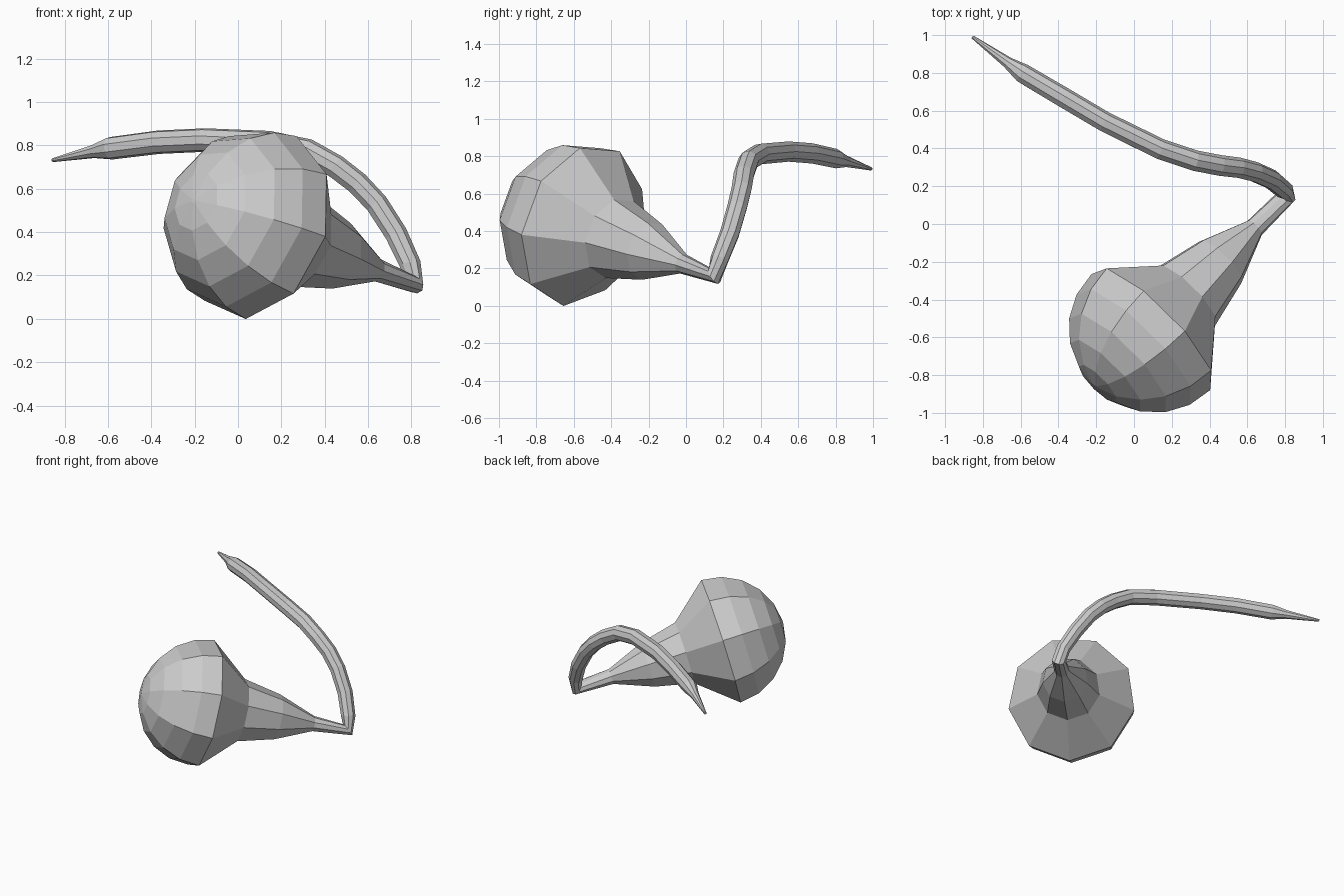
import bpy, bmesh, math
from mathutils import Vector

if "Cube" in bpy.data.objects:
    bpy.data.objects.remove(bpy.data.objects["Cube"])

SIDES = 9

# Stations along the form: (centre, radius)
bulb = Vector((0.10, -0.555, 0.43))
bend = Vector((0.81, 0.15, 0.16))
axis = (bend - bulb).normalized()
length = (bend - bulb).length
R = 0.447

stations = []
# Rounded dome at the closed end
for deg in (88.5, 72, 54, 36, 18, 0):
    a = math.radians(deg)
    stations.append((bulb - axis * R * math.sin(a), R * math.cos(a)))
# Stepped taper into the thin neck, ending at the sharp bend
for f, r in ((0.25, 0.222), (0.505, 0.16), (0.76, 0.054), (1.0, 0.05)):
    stations.append((bulb + axis * length * f, r))
# Curved tail with a pointed tip
for x, y, z, r in (
    (0.795, 0.18, 0.25, 0.05), (0.73, 0.235, 0.39, 0.053),
    (0.64, 0.275, 0.53, 0.054), (0.55, 0.298, 0.625, 0.055),
    (0.45, 0.31, 0.702, 0.056), (0.32, 0.335, 0.775, 0.056),
    (0.14, 0.395, 0.812, 0.056), (-0.155, 0.54, 0.825, 0.055),
    (-0.37, 0.667, 0.815, 0.055), (-0.59, 0.797, 0.787, 0.053),
    (-0.67, 0.855, 0.772, 0.031), (-0.855, 0.99, 0.732, 0.009)):
    stations.append((Vector((x, y, z)), r))


def sweep(name, pts, side_dir):
    """Join rings of SIDES points along a path, mitred at each bend."""
    bm = bmesh.new()
    rings, u, prev = [], side_dir.copy(), None
    n = len(pts)
    for i, (c, r) in enumerate(pts):
        d_in = (c - pts[i - 1][0]).normalized() if i else None
        d_out = (pts[i + 1][0] - c).normalized() if i < n - 1 else d_in
        t = ((d_in or d_out) + d_out).normalized()
        if prev is not None:
            u = prev.rotation_difference(t) @ u
        u = (u - t * u.dot(t)).normalized()
        v = t.cross(u)
        prev = t
        rings.append([bm.verts.new(c + r * (u * math.cos(k * math.tau / SIDES)
                                            + v * math.sin(k * math.tau / SIDES)))
                      for k in range(SIDES)])
    for a, b in zip(rings, rings[1:]):
        for k in range(SIDES):
            j = (k + 1) % SIDES
            bm.faces.new((a[k], a[j], b[j], b[k]))
    bm.faces.new(rings[0][::-1])
    bm.faces.new(rings[-1])
    bmesh.ops.recalc_face_normals(bm, faces=bm.faces)
    me = bpy.data.meshes.new(name)
    bm.to_mesh(me)
    bm.free()
    ob = bpy.data.objects.new(name, me)
    bpy.context.collection.objects.link(ob)
    return ob


# Bulb, neck and tail as one continuous low-poly skin; one ring corner points down
sweep("bulb_with_tail", stations, Vector((0.04, -0.04, -1)))
